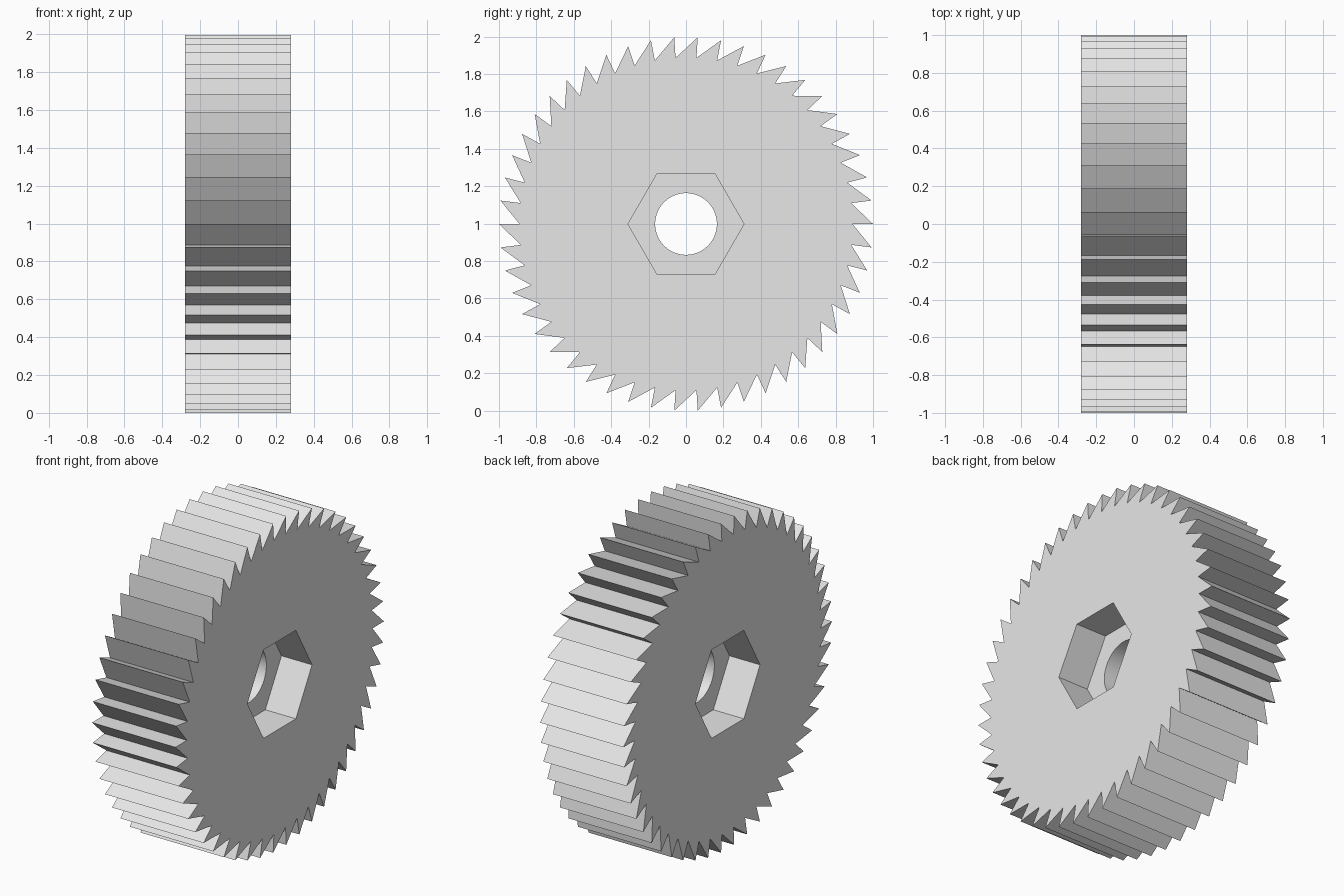
import bpy
import bmesh
from math import cos, sin, radians, tau
from mathutils import Matrix, Vector

TEETH = 50
TIP_RADIUS, ROOT_RADIUS = 1.0, 0.89
HALF_WIDTH = 0.28
HEX_RADIUS, HEX_DEPTH = 0.31, 0.205
BORE_RADIUS = 0.165
AXIS_Z = TIP_RADIUS * cos(tau / TEETH / 2)   # lowest tips rest on the ground

cube = bpy.data.objects.get("Cube")
if cube:
    bpy.data.objects.remove(cube, do_unlink=True)

steel = bpy.data.materials.new("light_grey_metal")
steel.use_nodes = True
colour = (0.8, 0.8, 0.8, 1)
steel.diffuse_color = colour
steel.node_tree.nodes["Principled BSDF"].inputs["Base Color"].default_value = colour


def prism(name, profile, x_start, x_end):
    """Extrude a closed (y, z) profile along x, around the wheel axis."""
    bm = bmesh.new()
    face = bm.faces.new([bm.verts.new((x_start, y, z + AXIS_Z)) for y, z in profile])
    swept = bmesh.ops.extrude_face_region(bm, geom=[face], use_keep_orig=True)
    moved = [g for g in swept["geom"] if isinstance(g, bmesh.types.BMVert)]
    bmesh.ops.translate(bm, verts=moved, vec=(x_end - x_start, 0, 0))
    bmesh.ops.recalc_face_normals(bm, faces=bm.faces)
    mesh = bpy.data.meshes.new(name)
    bm.to_mesh(mesh)
    bm.free()
    mesh.materials.append(steel)
    obj = bpy.data.objects.new(name, mesh)
    bpy.context.collection.objects.link(obj)
    return obj


def polar(radius, angle):
    return radius * cos(angle), radius * sin(angle)


def polygon(radius, sides):
    return [polar(radius, tau * i / sides) for i in range(sides)]


# Toothed wheel: each tooth has one radial flank and one long sloping flank
teeth = []
for i in range(TEETH):
    angle = tau * i / TEETH
    teeth += [polar(ROOT_RADIUS, angle), polar(TIP_RADIUS, angle)]
wheel = prism("ratchet_wheel", teeth, -HALF_WIDTH, HALF_WIDTH)

# Round bore and a hexagonal recess on each side
floor = HALF_WIDTH - HEX_DEPTH
hexagon = polygon(HEX_RADIUS, 6)
cutters = [
    prism("left_recess_cutter", hexagon, floor, 0.5),
    prism("right_recess_cutter", hexagon, -0.5, -floor),
    prism("bore_cutter", polygon(BORE_RADIUS, 64), -0.6, 0.6),
]

bpy.ops.object.select_all(action='DESELECT')
wheel.select_set(True)
bpy.context.view_layer.objects.active = wheel
for cutter in cutters:
    cutter.hide_render = True
    cut = wheel.modifiers.new(cutter.name, 'BOOLEAN')
    cut.operation = 'DIFFERENCE'
    cut.solver = 'EXACT'
    cut.object = cutter
    bpy.ops.object.modifier_apply(modifier=cut.name)
    bpy.data.objects.remove(cutter, do_unlink=True)

# Smooth bore, crisp teeth and recesses
bpy.ops.object.shade_smooth_by_angle(angle=radians(30))
